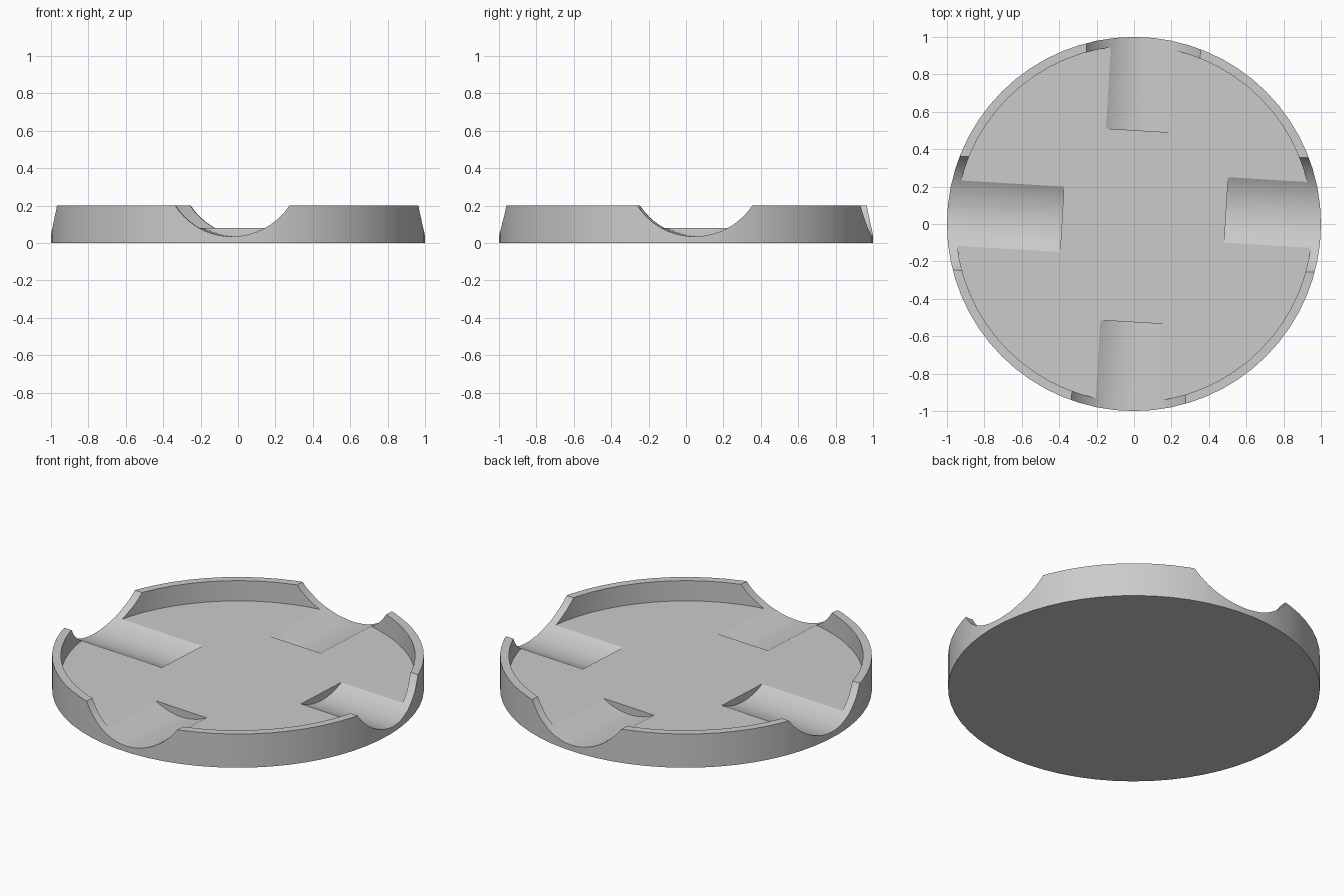
import bpy
import bmesh
import math
from mathutils import Matrix, Vector

if "Cube" in bpy.data.objects:
    bpy.data.objects.remove(bpy.data.objects["Cube"], do_unlink=True)

HEIGHT, FLOOR = 0.2, 0.08
GROOVE_RADIUS, GROOVE_BOTTOM, GROOVE_LENGTH = 0.364, 0.035, 0.8
TURN = math.radians(-3.4)

grey = bpy.data.materials.new("stone grey")
grey.use_nodes = True
colour = (0.6, 0.6, 0.6, 1)
grey.diffuse_color = colour
grey.node_tree.nodes["Principled BSDF"].inputs["Base Color"].default_value = colour


def cylinder(name, radius, depth, matrix, sides=64):
    bm = bmesh.new()
    bmesh.ops.create_cone(bm, cap_ends=True, segments=sides, radius1=radius,
                          radius2=radius, depth=depth, matrix=matrix)
    mesh = bpy.data.meshes.new(name)
    bm.to_mesh(mesh)
    bm.free()
    mesh.materials.append(grey)
    obj = bpy.data.objects.new(name, mesh)
    bpy.context.collection.objects.link(obj)
    return obj


def carve(body, cutter):
    cutter.hide_render = True
    mod = body.modifiers.new("carve", "BOOLEAN")
    mod.operation = "DIFFERENCE"
    mod.solver = "EXACT"
    mod.object = cutter
    bpy.context.view_layer.objects.active = body
    bpy.ops.object.modifier_apply(modifier=mod.name)
    bpy.data.objects.remove(cutter, do_unlink=True)


# Round dish with a flat floor and an upright rim
dish = cylinder("dish", 1, HEIGHT, Matrix.Translation((0, 0, HEIGHT / 2)))
carve(dish, cylinder("bowl_cutter", 0.953, 0.4, Matrix.Translation((0, 0, FLOOR + 0.2))))

# Four rounded rests through the rim, each starting at its inner end
inner_ends = [
    (0, 0.493, 0.075),
    (90, 0.025, 0.5),
    (180, -0.385, 0.025),
    (270, -0.005, -0.525),
]
for degrees, x, y in inner_ends:
    angle = math.radians(degrees) + TURN
    along = Vector((math.cos(angle), math.sin(angle), 0))
    centre = Vector((x, y, GROOVE_BOTTOM + GROOVE_RADIUS)) + along * GROOVE_LENGTH / 2
    turn = Matrix.Rotation(angle, 4, "Z") @ Matrix.Rotation(math.pi / 2, 4, "Y")
    carve(dish, cylinder("rest_cutter", GROOVE_RADIUS, GROOVE_LENGTH,
                         Matrix.Translation(centre) @ turn))

# Smooth round walls with crisp edges
bpy.ops.object.select_all(action="DESELECT")
dish.select_set(True)
bpy.context.view_layer.objects.active = dish
bpy.ops.object.shade_smooth_by_angle(angle=math.radians(25))
